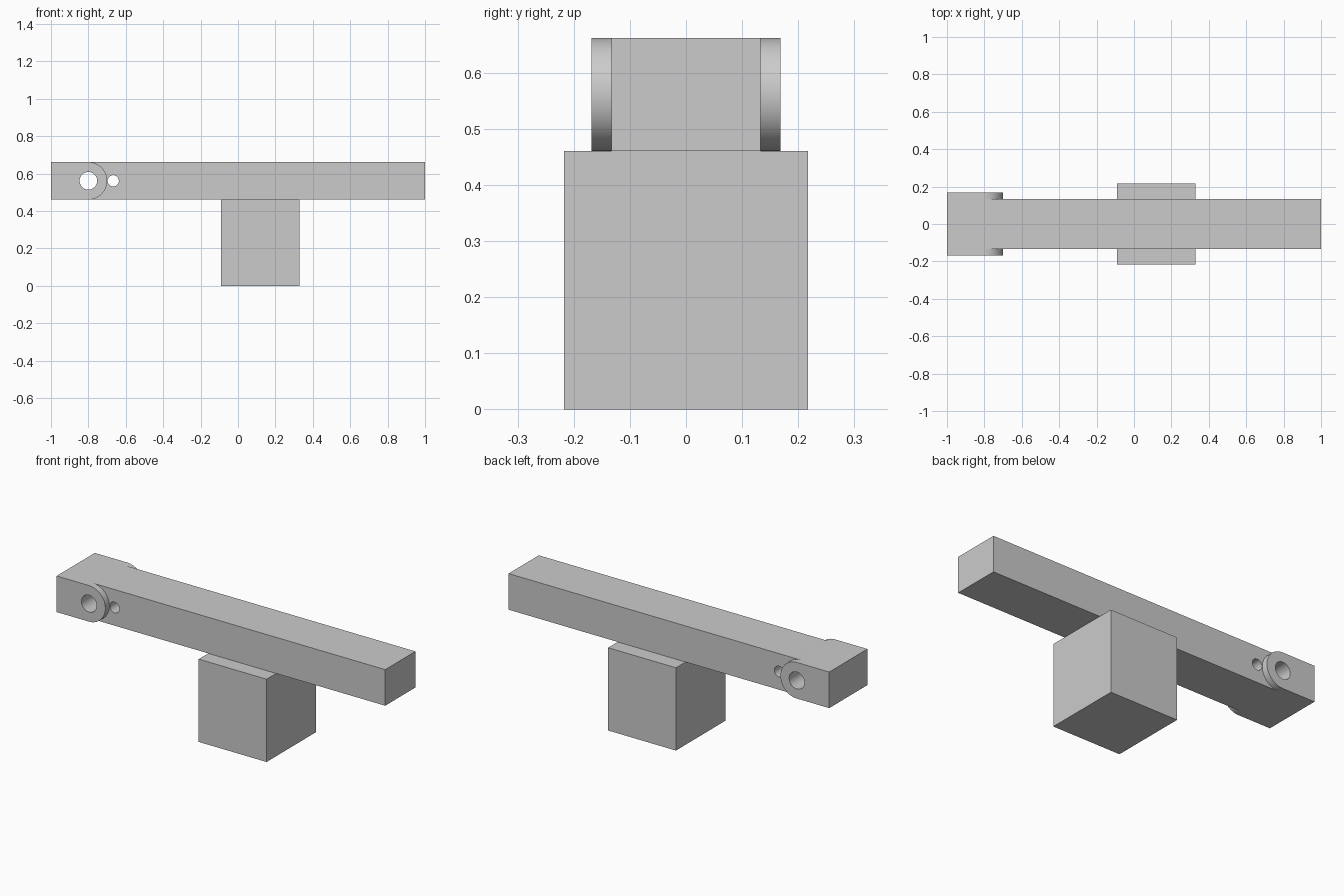
import bpy
import bmesh
import math

# Remove the default cube
default = bpy.data.objects.get("Cube")
if default:
    bpy.data.objects.remove(default, do_unlink=True)

# Single plain grey material
GREY = (0.6, 0.6, 0.6, 1.0)
grey = bpy.data.materials.new("plain grey")
grey.use_nodes = True
grey.diffuse_color = GREY
grey.node_tree.nodes["Principled BSDF"].inputs["Base Color"].default_value = GREY

BASE_TOP, BAR_TOP = 0.461, 0.662
MID = (BASE_TOP + BAR_TOP) / 2
RADIUS = (BAR_TOP - BASE_TOP) / 2
PIVOT = -0.8


def extrude_profile(name, points, half_width):
    """Solid from an x-z outline, centred on y = 0."""
    bm = bmesh.new()
    face = bm.faces.new([bm.verts.new((x, -half_width, z)) for x, z in points])
    moved = bmesh.ops.extrude_face_region(bm, geom=[face])["geom"]
    verts = [v for v in moved if isinstance(v, bmesh.types.BMVert)]
    bmesh.ops.translate(bm, verts=verts, vec=(0, 2 * half_width, 0))
    bmesh.ops.recalc_face_normals(bm, faces=bm.faces)
    mesh = bpy.data.meshes.new(name)
    bm.to_mesh(mesh)
    bm.free()
    mesh.materials.append(grey)
    obj = bpy.data.objects.new(name, mesh)
    bpy.context.collection.objects.link(obj)
    return obj


def rectangle(x0, x1, z0, z1):
    return [(x0, z0), (x1, z0), (x1, z1), (x0, z1)]


def arc(cx, cz, r, start, end, steps):
    angles = [start + (end - start) * i / steps for i in range(steps + 1)]
    return [(cx + r * math.cos(a), cz + r * math.sin(a)) for a in angles]


def boolean(target, other, operation):
    mod = target.modifiers.new(operation.title(), "BOOLEAN")
    mod.operation = operation
    mod.solver = "EXACT"
    mod.object = other
    bpy.context.view_layer.objects.active = target
    bpy.ops.object.modifier_apply(modifier=mod.name)
    bpy.data.objects.remove(other, do_unlink=True)


# Support block
extrude_profile("support_block", rectangle(-0.09, 0.328, 0, BASE_TOP), 0.217)

# Long bar joined to a wider hinge end with rounded cheeks
hinge_outline = [(-1, BAR_TOP), (-1, BASE_TOP)]
hinge_outline += arc(PIVOT, MID, RADIUS, -math.pi / 2, math.pi / 2, 32)
bar = extrude_profile("hinged_bar", hinge_outline, 0.168)
beam = extrude_profile("beam", rectangle(-0.9, 1, BASE_TOP, BAR_TOP), 0.133)
boolean(bar, beam, "UNION")

# Pivot hole and small pin hole through the bar
for x, radius in ((PIVOT, 0.047), (-0.667, 0.03)):
    circle = arc(x, MID, radius, 0, 2 * math.pi, 48)[:-1]
    cutter = extrude_profile("hole_cutter", circle, 0.3)
    cutter.hide_render = True
    boolean(bar, cutter, "DIFFERENCE")

# Smooth the round surfaces, keep the edges sharp
bpy.ops.object.select_all(action="DESELECT")
bar.select_set(True)
bpy.context.view_layer.objects.active = bar
bpy.ops.object.shade_smooth_by_angle(angle=math.radians(30))
